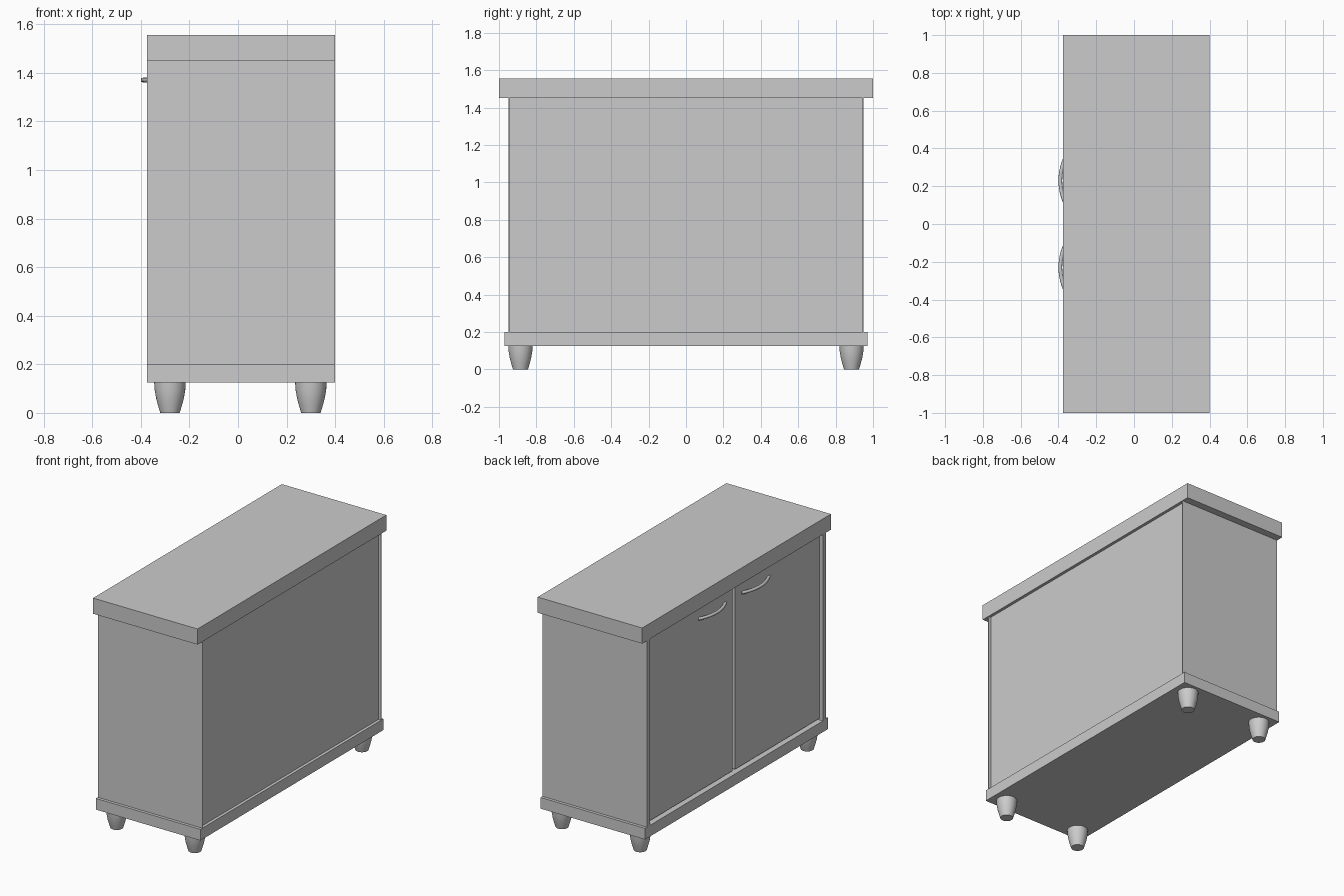
import bpy, bmesh, math
from mathutils import Matrix

if "Cube" in bpy.data.objects:
    bpy.data.objects.remove(bpy.data.objects["Cube"])

FRONT, BACK = -0.375, 0.40      # door side and back side of the cabinet
Z_BASE, Z_TOP = 0.20, 1.45      # opening between base and worktop


def add_object(name, bm):
    mesh = bpy.data.meshes.new(name)
    bmesh.ops.recalc_face_normals(bm, faces=bm.faces)
    bm.to_mesh(mesh)
    bm.free()
    obj = bpy.data.objects.new(name, mesh)
    bpy.context.collection.objects.link(obj)
    return obj


def box(name, x, y, z):
    """Box from (min, max) ranges on each axis."""
    bm = bmesh.new()
    bmesh.ops.create_cube(bm, size=1)
    for v in bm.verts:
        for i, (lo, hi) in enumerate((x, y, z)):
            v.co[i] = (lo + hi) / 2 + v.co[i] * (hi - lo)
    return add_object(name, bm)


def span(side, a, b):
    """Range a..b on the given side of y = 0."""
    return sorted((side * a, side * b))


def smooth(obj, angle):
    bpy.ops.object.select_all(action='DESELECT')
    obj.select_set(True)
    bpy.context.view_layer.objects.active = obj
    bpy.ops.object.shade_smooth_by_angle(angle=math.radians(angle))


def foot(name, x, y):
    """Turned, tapered foot."""
    profile = [(0.040, 0), (0.049, 0.03), (0.057, 0.06), (0.063, 0.095), (0.065, 0.126)]
    n = 32
    bm = bmesh.new()
    rings = [[bm.verts.new((x + r * math.cos(2 * math.pi * i / n),
                            y + r * math.sin(2 * math.pi * i / n), z))
              for i in range(n)] for r, z in profile]
    for a, b in zip(rings, rings[1:]):
        for i in range(n):
            j = (i + 1) % n
            bm.faces.new((a[i], a[j], b[j], b[i]))
    bm.faces.new(rings[0])
    bm.faces.new(rings[-1])
    smooth(add_object(name, bm), 40)


def handle(name, y, z):
    """Bowed bar handle swept along a shallow arc."""
    steps, n, half = 16, 12, 0.145
    bm = bmesh.new()
    rings = []
    for s in range(steps + 1):
        t = 2 * s / steps - 1
        cx = -0.390 + 0.038 * t * t
        ang = math.atan2(2 * 0.038 * t, half)
        ring = []
        for i in range(n):
            a = 2 * math.pi * i / n
            r = 0.010 * math.cos(a)
            ring.append(bm.verts.new((cx + r * math.cos(ang),
                                      y + half * t - r * math.sin(ang),
                                      z + 0.010 * math.sin(a))))
        rings.append(ring)
    for a, b in zip(rings, rings[1:]):
        for i in range(n):
            j = (i + 1) % n
            bm.faces.new((a[i], a[j], b[j], b[i]))
    bm.faces.new(rings[0])
    bm.faces.new(rings[-1])
    smooth(add_object(name, bm), 40)


# Worktop and base slabs
box("worktop", (FRONT, BACK), (-1, 1), (Z_TOP, 1.555))
box("base", (FRONT, BACK), (-0.97, 0.97), (0.125, Z_BASE))

# Recessed back panel
box("back_panel", (0.36, 0.38), (-0.946, 0.946), (Z_BASE, Z_TOP))

for side, label in ((-1, "right"), (1, "left")):
    # Side panel with a thicker stile framing the door
    box(f"{label}_side_panel", (FRONT, BACK), span(side, 0.945, 0.95), (Z_BASE, Z_TOP))
    box(f"{label}_front_stile", (FRONT, -0.32), span(side, 0.915, 0.945), (Z_BASE, Z_TOP))
    # Inset door and its handle
    box(f"{label}_door", (-0.355, -0.33), span(side, 0.012, 0.91), (Z_BASE + 0.015, Z_TOP - 0.005))
    handle(f"{label}_door_handle", side * 0.23, 1.37)
    # Feet
    foot(f"{label}_front_foot", -0.28, side * 0.885)
    foot(f"{label}_back_foot", 0.30, side * 0.885)
